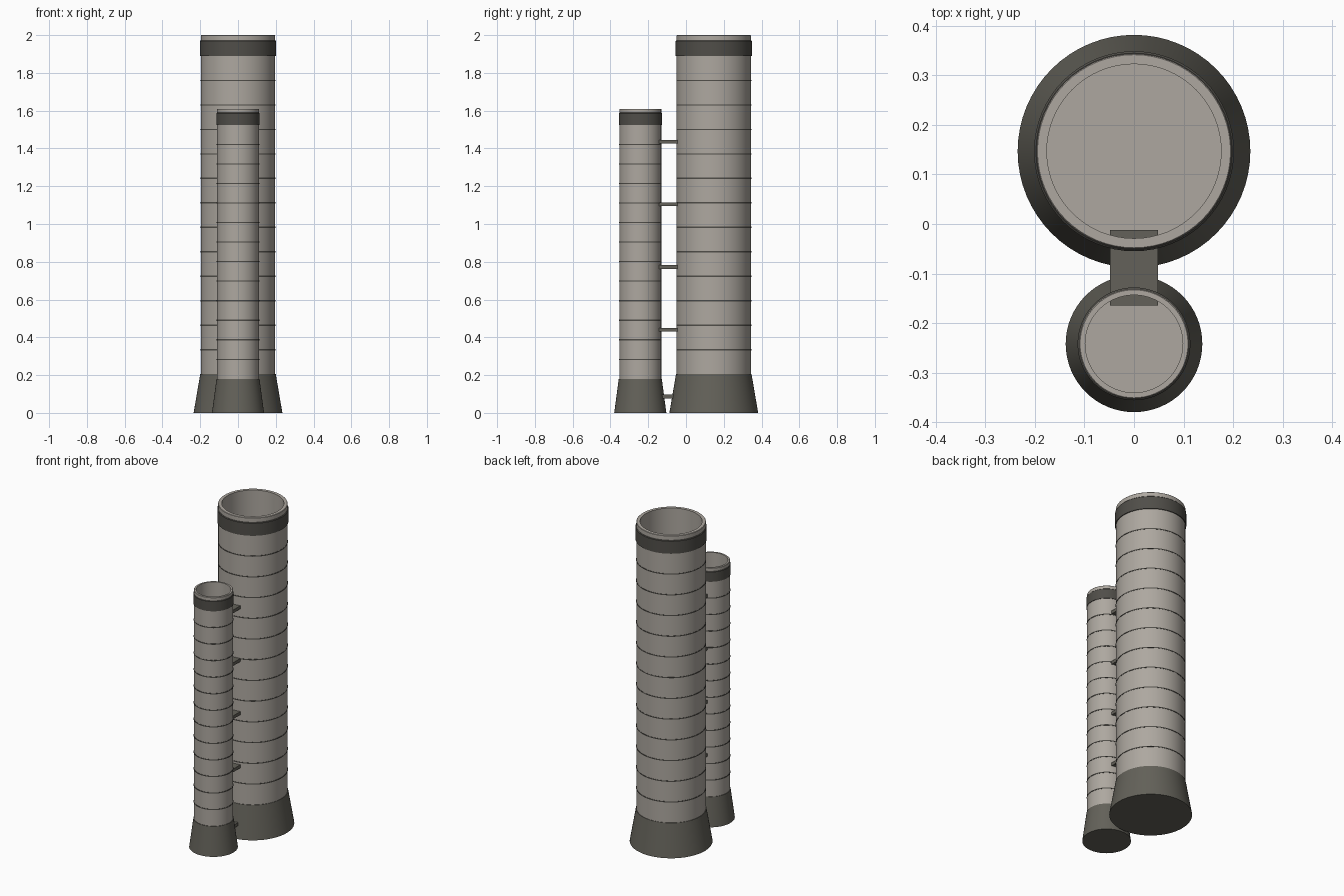
import bpy, bmesh, math

if "Cube" in bpy.data.objects:
    bpy.data.objects.remove(bpy.data.objects["Cube"])

def mat(name, c):
    m = bpy.data.materials.new(name)
    m.diffuse_color = (*c, 1)
    m.use_nodes = True
    m.node_tree.nodes["Principled BSDF"].inputs["Base Color"].default_value = m.diffuse_color
    return m

LIGHT = mat("light concrete", (0.42, 0.39, 0.35))
BASE = mat("dark base", (0.125, 0.12, 0.10))
BAND = mat("darker collar", (0.08, 0.076, 0.066))
N = 64

def finish(ob, m):
    ob.data.materials.append(m)
    bpy.context.view_layer.objects.active = ob
    ob.select_set(True)
    bpy.ops.object.shade_smooth_by_angle(angle=math.radians(30))
    ob.select_set(False)

def lathe(name, profile, cy, m, closed=False):
    """Revolve (radius, z) points around a vertical axis at y = cy."""
    bm = bmesh.new()
    rings = []
    for r, z in profile:
        if r == 0:
            rings.append([bm.verts.new((0, cy, z))] * N)
        else:
            rings.append([bm.verts.new((r * math.cos(2 * math.pi * i / N),
                                        cy + r * math.sin(2 * math.pi * i / N), z)) for i in range(N)])
    pairs = list(zip(rings, rings[1:]))
    if closed:
        pairs.append((rings[-1], rings[0]))
    for a, b in pairs:
        for i in range(N):
            j = (i + 1) % N
            bm.faces.new(list(dict.fromkeys((a[i], a[j], b[j], b[i]))))
    bmesh.ops.recalc_face_normals(bm, faces=bm.faces)
    me = bpy.data.meshes.new(name)
    bm.to_mesh(me)
    bm.free()
    ob = bpy.data.objects.new(name, me)
    bpy.context.collection.objects.link(ob)
    finish(ob, m)

def stack(tag, cy, foot, r, r_in, r_band, z_base, z_band0, z_band1, top, segs=13):
    # flared base
    lathe(tag + "_base", [(0, 0), (foot, 0), (r + 0.003, z_base), (0, z_base)], cy, BASE)
    # hollow tube with a floor and a small lip chamfer
    lathe(tag + "_tube", [(0, z_base - 0.01), (r, z_base - 0.01), (r, top - 0.002), (r - 0.002, top),
                          (r_in, top), (r_in, z_base + 0.01), (0, z_base + 0.01)], cy, LIGHT)
    # collar near the top
    c = 0.004
    lathe(tag + "_collar", [(r - 0.005, z_band0), (r_band, z_band0), (r_band, z_band1 - c),
                            (r_band - c, z_band1), (r - 0.005, z_band1)], cy, BAND, True)
    # thin seam rings
    for k in range(1, segs):
        z = z_base + (z_band0 - z_base) * k / segs
        lathe(f"{tag}_seam_{k}", [(r - 0.004, z - 0.003), (r + 0.0015, z - 0.003),
                                  (r + 0.0015, z + 0.003), (r - 0.004, z + 0.003)], cy, BAND, True)

stack("large_pipe", 0.147, 0.235, 0.197, 0.176, 0.202, 0.205, 1.89, 1.972, 2.0)
stack("small_pipe", -0.242, 0.138, 0.111, 0.0985, 0.114, 0.18, 1.525, 1.59, 1.61)

# tie plates joining the two pipes
for k, z in enumerate((0.087, 0.44, 0.773, 1.105, 1.435)):
    bpy.ops.mesh.primitive_cube_add(size=1, location=(0, -0.0885, z))
    ob = bpy.context.object
    ob.name = f"tie_plate_{k + 1}"
    ob.scale = (0.096, 0.153, 0.02)
    bpy.ops.object.transform_apply(location=False, rotation=False, scale=True)
    finish(ob, BASE)
